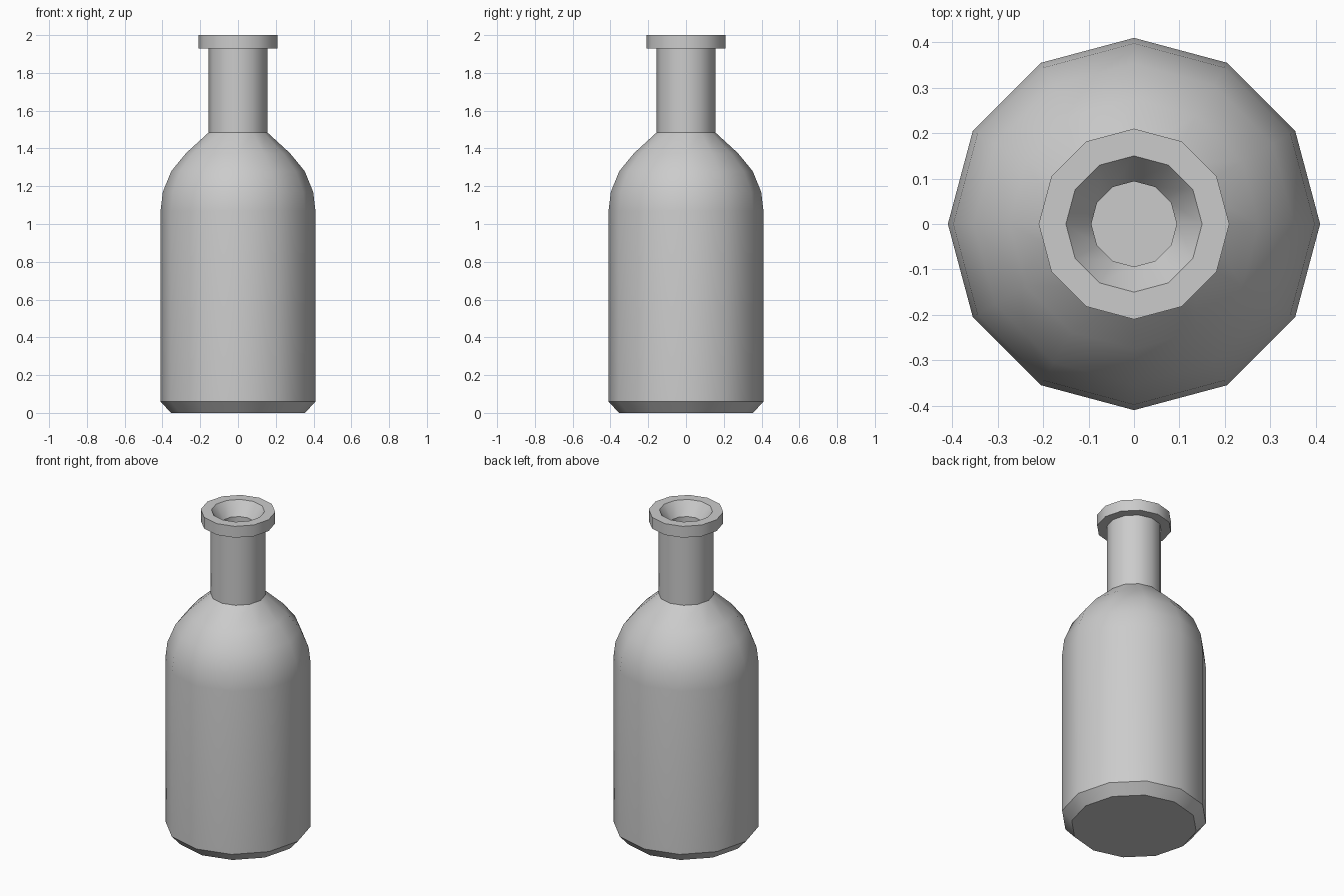
import bpy, bmesh, math

if "Cube" in bpy.data.objects:
    bpy.data.objects.remove(bpy.data.objects["Cube"])

SIDES = 12


def lathe(name, profile, smooth_angle):
    """Spin an (r, z) profile around z and close both open ends."""
    bm = bmesh.new()
    verts = [bm.verts.new((r, 0, z)) for r, z in profile]
    edges = [bm.edges.new(pair) for pair in zip(verts, verts[1:])]
    bmesh.ops.spin(bm, geom=verts + edges, cent=(0, 0, 0), axis=(0, 0, 1),
                   angle=math.tau, steps=SIDES)
    bmesh.ops.remove_doubles(bm, verts=bm.verts, dist=0.0005)
    bmesh.ops.holes_fill(bm, edges=[e for e in bm.edges if e.is_boundary], sides=SIDES)
    bmesh.ops.recalc_face_normals(bm, faces=bm.faces)
    mesh = bpy.data.meshes.new(name)
    bm.to_mesh(mesh)
    bm.free()
    obj = bpy.data.objects.new(name, mesh)
    bpy.context.collection.objects.link(obj)
    bpy.ops.object.select_all(action='DESELECT')
    obj.select_set(True)
    bpy.context.view_layer.objects.active = obj
    bpy.ops.object.shade_smooth_by_angle(angle=math.radians(smooth_angle))
    return obj


# Outer wall: chamfered base, straight body, rounded shoulder, neck, lip
outside = [(0.355, 0), (0.41, 0.06), (0.41, 1.07), (0.398, 1.17),
           (0.353, 1.28), (0.275, 1.375), (0.155, 1.485),
           (0.155, 1.93), (0.21, 1.93), (0.21, 2.0)]

# Inner wall: mouth funnel, neck bore, hollow body
inside = [(0.15, 2.0), (0.094, 1.92), (0.094, 1.47), (0.24, 1.33),
          (0.30, 1.25), (0.345, 1.14), (0.35, 1.07), (0.35, 0.10), (0.32, 0.06)]

lathe("bottle", outside + inside, 31)
